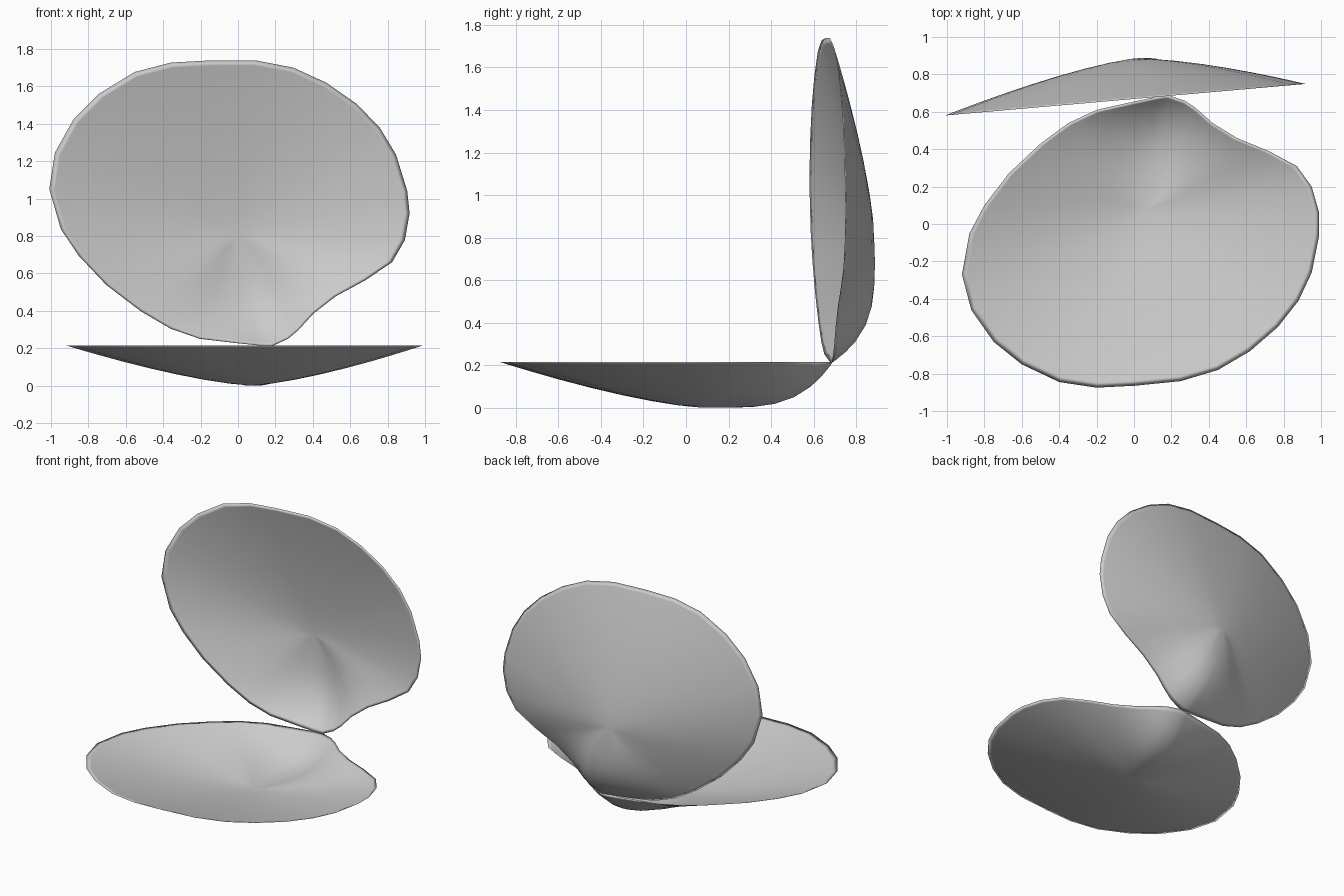
import bpy
import bmesh
import math
from mathutils import Matrix, Vector

cube = bpy.data.objects.get("Cube")
if cube:
    bpy.data.objects.remove(cube, do_unlink=True)

# Shell colour
grey = bpy.data.materials.new("shell grey")
grey.use_nodes = True
grey.diffuse_color = (0.6, 0.6, 0.6, 1)
grey.node_tree.nodes["Principled BSDF"].inputs["Base Color"].default_value = grey.diffuse_color

# Rim outline of one valve, running clockwise from the hinge
RIM = [(0.18, 0.69), (0.27, 0.66), (0.33, 0.62), (0.42, 0.54), (0.55, 0.46),
       (0.72, 0.39), (0.87, 0.31), (0.95, 0.2), (0.99, 0.06), (0.99, -0.06),
       (0.95, -0.26), (0.88, -0.41), (0.77, -0.55), (0.62, -0.68), (0.45, -0.78),
       (0.25, -0.84), (0, -0.865), (-0.2, -0.875), (-0.4, -0.845), (-0.6, -0.75),
       (-0.75, -0.63), (-0.87, -0.46), (-0.92, -0.27), (-0.88, -0.05), (-0.8, 0.1),
       (-0.67, 0.27), (-0.5, 0.43), (-0.35, 0.54), (-0.2, 0.61), (0, 0.655), (0.12, 0.68)]
RINGS = [0.97, 0.91, 0.83, 0.7, 0.55, 0.4, 0.25, 0.12]
CENTRE = Vector((0.07, 0.08))
HINGE = Vector((0.13, 0.68, 0.215))
DEPTH = HINGE.z
INNER = 0.88


def bowl_point(rim, t, depth):
    """Point on the bowl, a share t of the way from its deepest spot to the rim."""
    spoke = rim - CENTRE
    toward_hinge = max(0, spoke.normalized().dot((HINGE.xy - CENTRE).normalized()))
    power = 1.4 + 2.8 * toward_hinge ** 6
    flat = CENTRE + spoke * t
    return Vector((flat.x, flat.y, HINGE.z - depth * (1 - t ** power)))


def add_sheet(bm, rim_verts, rim, depth):
    """Rings of quads from the shared rim in to a fan at the deepest spot."""
    count = len(rim)
    outer = rim_verts
    for t in RINGS:
        ring = [bm.verts.new(bowl_point(p, t, depth)) for p in rim]
        for i in range(count):
            j = (i + 1) % count
            bm.faces.new((outer[i], outer[j], ring[j], ring[i]))
        outer = ring
    tip = bm.verts.new((CENTRE.x, CENTRE.y, HINGE.z - depth))
    for i in range(count):
        bm.faces.new((outer[i], outer[(i + 1) % count], tip))


def make_valve(name, placement):
    rim = [Vector(p) for p in RIM]
    bm = bmesh.new()
    rim_verts = [bm.verts.new((p.x, p.y, HINGE.z)) for p in rim]
    add_sheet(bm, rim_verts, rim, DEPTH)
    add_sheet(bm, rim_verts, rim, DEPTH * INNER)
    bm.transform(placement)
    bmesh.ops.recalc_face_normals(bm, faces=bm.faces)
    for face in bm.faces:
        face.smooth = True
    mesh = bpy.data.meshes.new(name)
    bm.to_mesh(mesh)
    bm.free()
    mesh.materials.append(grey)
    valve = bpy.data.objects.new(name, mesh)
    bpy.context.collection.objects.link(valve)
    return valve


# Lower valve lies flat
make_valve("lower_valve", Matrix.Identity(4))

# Upper valve is the mirrored twin, stood upright and slightly twisted at the hinge
mirror_upright = Matrix(((1, 0, 0, 0), (0, 0, -1, 0), (0, -1, 0, 0), (0, 0, 0, 1)))
twist = Matrix.Rotation(math.radians(5), 4, 'Z') @ Matrix.Rotation(math.radians(-6), 4, 'Y')
make_valve("upper_valve", Matrix.Translation(HINGE) @ twist @ mirror_upright
           @ Matrix.Translation(-HINGE))
